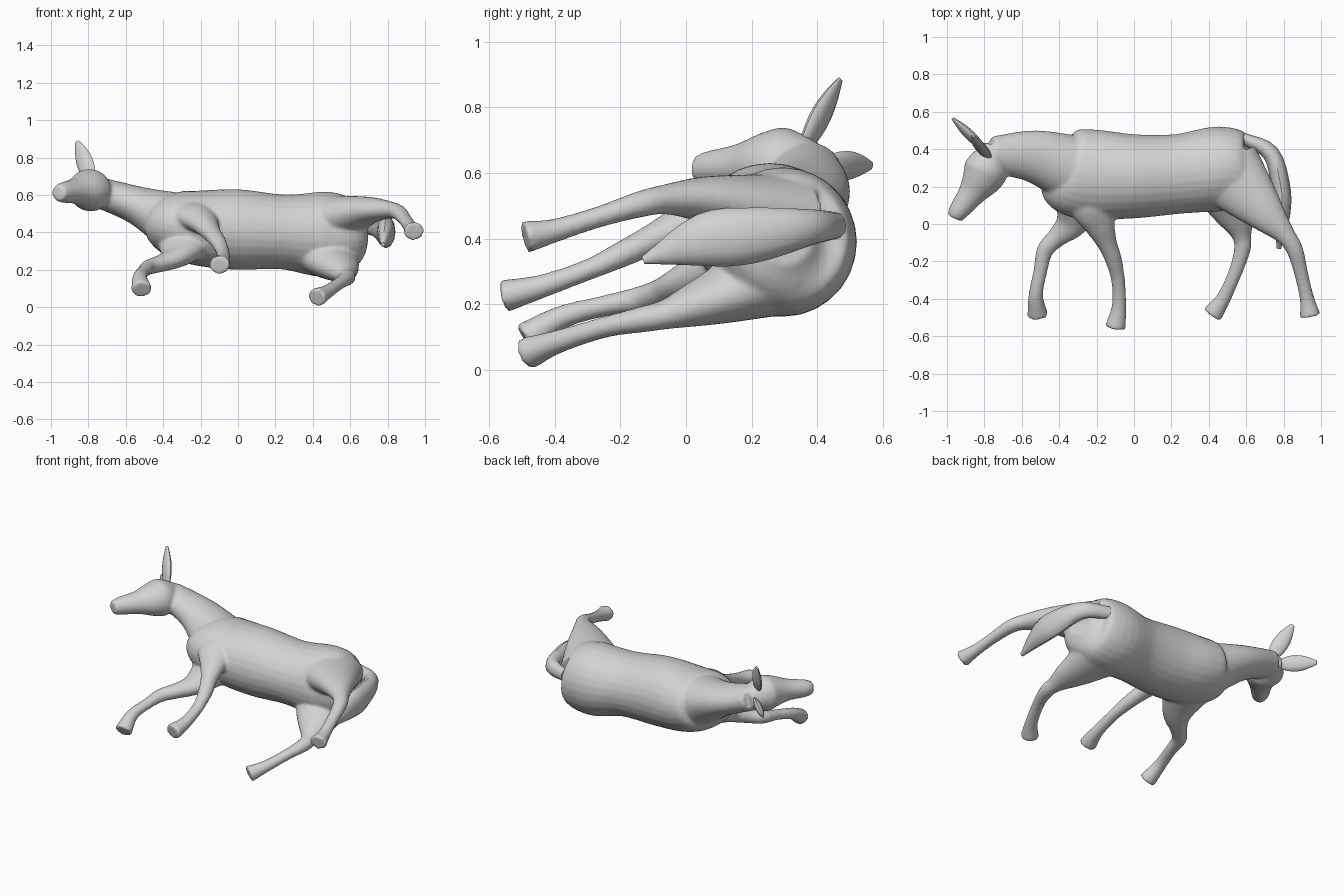
import bpy, bmesh, math
from mathutils import Vector

if "Cube" in bpy.data.objects:
    bpy.data.objects.remove(bpy.data.objects["Cube"])

grey = bpy.data.materials.new("plain_grey")
grey.diffuse_color = (0.65, 0.65, 0.65, 1)
grey.use_nodes = True
grey.node_tree.nodes["Principled BSDF"].inputs["Base Color"].default_value = grey.diffuse_color
UP = (0, 0, 1)


def smooth_path(points, steps):
    """Catmull-Rom through (x, y, z, side radius, depth radius) points."""
    p = [Vector(q) for q in points]
    p = [p[0] * 2 - p[1]] + p + [p[-1] * 2 - p[-2]]
    out = []
    for i in range(1, len(p) - 2):
        a, b, c, d = p[i - 1:i + 3]
        for k in range(steps):
            t = k / steps
            out.append((b * 2 + (c - a) * t + (a * 2 - b * 5 + c * 4 - d) * t ** 2
                        + (b * 3 - a - c * 3 + d) * t ** 3) * 0.5)
    return out + [p[-2]]


def loft(bm, points, side=UP, sides=28, steps=5):
    """Closed tube of elliptical rings set square to the path."""
    path = smooth_path(points, steps)
    rings = []
    for i, q in enumerate(path):
        ahead = Vector(path[min(i + 1, len(path) - 1)][:3])
        behind = Vector(path[max(i - 1, 0)][:3])
        tangent = (ahead - behind).normalized()
        s = Vector(side)
        s = (s - tangent * s.dot(tangent)).normalized()
        n = tangent.cross(s)
        ring = []
        for k in range(sides):
            a = 2 * math.pi * k / sides
            ring.append(bm.verts.new(Vector(q[:3]) + s * (q[3] * math.cos(a)) + n * (q[4] * math.sin(a))))
        rings.append(ring)
    for r0, r1 in zip(rings, rings[1:]):
        for k in range(sides):
            j = (k + 1) % sides
            bm.faces.new((r0[k], r0[j], r1[j], r1[k]))
    bm.faces.new(rings[0][::-1])
    bm.faces.new(rings[-1])


def finish(name, bm):
    bmesh.ops.recalc_face_normals(bm, faces=bm.faces[:])
    mesh = bpy.data.meshes.new(name)
    bm.to_mesh(mesh)
    bm.free()
    mesh.materials.append(grey)
    obj = bpy.data.objects.new(name, mesh)
    bpy.context.collection.objects.link(obj)
    bpy.ops.object.select_all(action='DESELECT')
    obj.select_set(True)
    bpy.context.view_layer.objects.active = obj
    bpy.ops.object.shade_smooth_by_angle(angle=math.radians(40))
    return obj


# Legs share one taper from hip to hoof; thighs are fuller on the hind pair
LEG_TAPER = [(.12, .17), (.082, .125), (.058, .085), (.046, .054), (.040, .045),
             (.032, .037), (.036, .039), (.050, .056)]


def leg(bm, joints, fullness=1.0):
    rows = []
    for i, (joint, radii) in enumerate(zip(joints, LEG_TAPER)):
        f = fullness if i < 3 else 1.0
        rows.append(Vector(joint + (radii[0] * f, radii[1] * f)))
    loft(bm, rows)


# Torso, neck, head and legs blended into one skin
bm = bmesh.new()
loft(bm, [(-.44, .315, .49, .09, .11), (-.36, .28, .455, .17, .22), (-.22, .265, .425, .20, .24),
          (0, .255, .415, .215, .225), (.24, .268, .403, .20, .213), (.46, .295, .39, .228, .226),
          (.60, .285, .40, .195, .19), (.67, .30, .41, .09, .09)])
loft(bm, [(-.34, .30, .46, .16, .18), (-.54, .362, .545, .103, .140), (-.76, .37, .62, .08, .098)])
HEAD_SIDE = (.3, -.15, .94)
loft(bm, [(-.75, .42, .62, .06, .055), (-.785, .31, .625, .110, .115), (-.81, .25, .625, .102, .112),
          (-.87, .16, .62, .068, .074), (-.937, .07, .613, .054, .054),
          (-.957, .03, .610, .040, .040)], HEAD_SIDE)
# Upper hind, lower hind, upper front, lower front
leg(bm, [(.50, .28, .46), (.62, .15, .50), (.715, .045, .52), (.81, -.06, .52),
         (.86, -.14, .505), (.895, -.27, .465), (.925, -.40, .425), (.942, -.49, .405)], 1.18)
leg(bm, [(.47, .27, .30), (.51, .14, .24), (.55, .03, .20), (.575, -.06, .17),
         (.58, -.13, .155), (.545, -.25, .13), (.48, -.395, .085), (.42, -.482, .052)], 1.18)
leg(bm, [(-.26, .24, .48), (-.225, .10, .48), (-.185, 0, .45), (-.145, -.10, .40),
         (-.11, -.19, .355), (-.085, -.30, .305), (-.08, -.44, .255), (-.10, -.555, .225)])
leg(bm, [(-.27, .22, .37), (-.30, .09, .31), (-.34, 0, .265), (-.41, -.07, .235),
         (-.475, -.14, .215), (-.50, -.25, .195), (-.525, -.38, .16), (-.515, -.49, .095)])
body = finish("body", bm)
remesh = body.modifiers.new("blend", 'REMESH')
remesh.mode = 'VOXEL'
remesh.voxel_size = 0.01
remesh.use_smooth_shade = True
soften = body.modifiers.new("soften", 'SMOOTH')
soften.factor = 0.5
soften.iterations = 5

# Tail
bm = bmesh.new()
loft(bm, [(.58, .46, .44, .04, .03), (.73, .38, .435, .055, .045), (.785, .20, .41, .085, .05),
          (.79, .05, .395, .08, .045), (.775, -.13, .335, .012, .012)], sides=12, steps=4)
finish("tail", bm)


# Ears: flat leaves, widest below the middle
def ear(name, base, tip, side):
    rows = []
    for t in (0, 0.2, 0.4, 0.6, 0.8, 0.95, 1):
        width = 0.05 * math.sin(math.pi * (0.2 + 0.72 * t))
        rows.append(Vector(base).lerp(Vector(tip), t)[:] + (width, width * 0.45))
    bm = bmesh.new()
    loft(bm, rows, side, sides=12, steps=2)
    finish(name, bm)


ear("upper_ear", (-.785, .36, .68), (-.86, .47, .885), (.8, -.5, 0))
ear("lower_ear", (-.81, .41, .62), (-.97, .565, .622), (.3, .2, .9))
